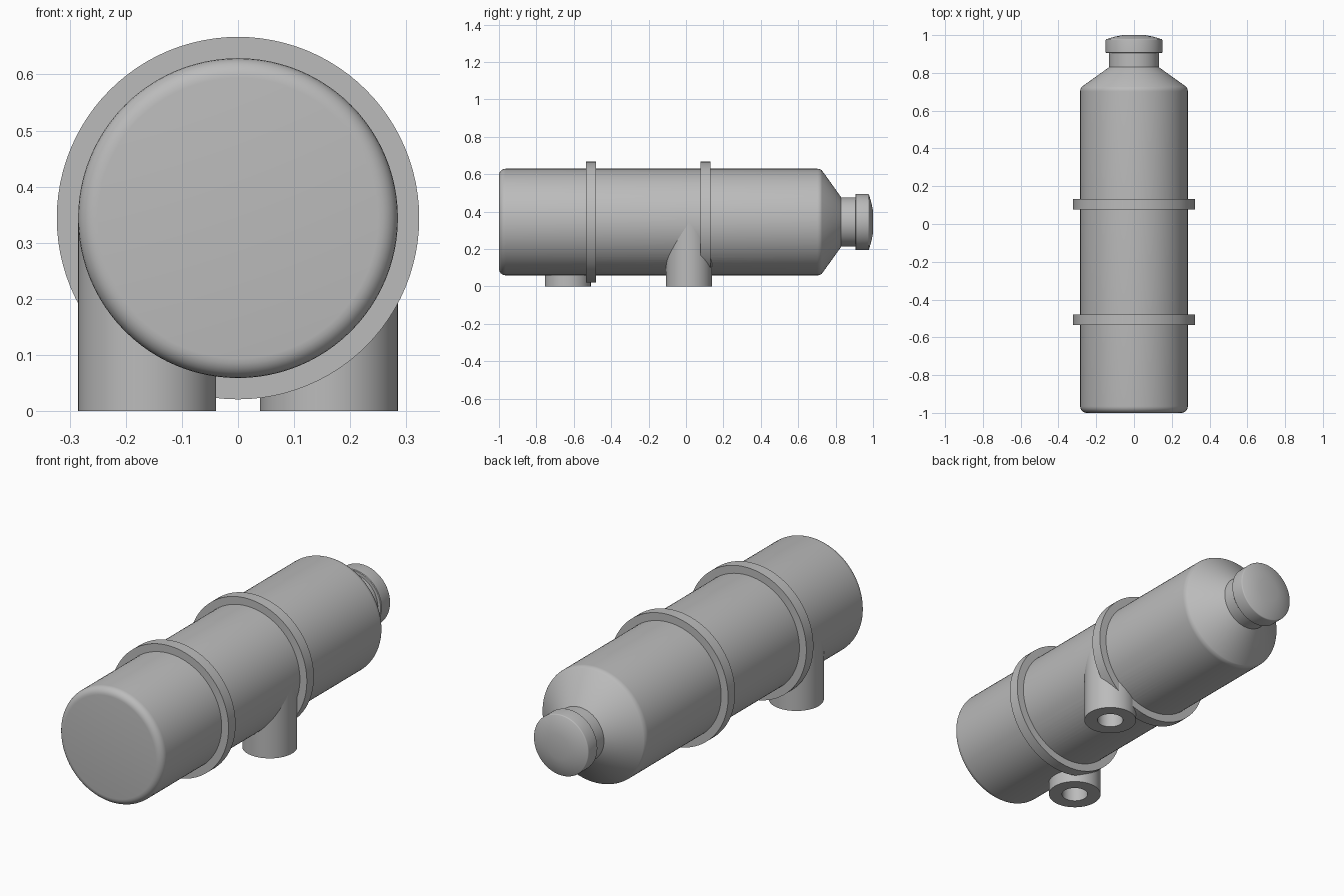
import bpy
import bmesh
from math import pi, sin, cos, radians
from mathutils import Matrix

if "Cube" in bpy.data.objects:
    bpy.data.objects.remove(bpy.data.objects["Cube"])

AXIS_Z = 0.344
BODY_R = 0.285
SIDES = 96

grey = bpy.data.materials.new("plain grey")
grey.use_nodes = True
color = (0.5, 0.5, 0.5, 1)
grey.diffuse_color = color
grey.node_tree.nodes["Principled BSDF"].inputs["Base Color"].default_value = color

ALONG_Y = Matrix.Translation((0, 0, AXIS_Z)) @ Matrix.Rotation(radians(-90), 4, "X")


def arc(r, h, radius, start, end, steps=6):
    """Profile points on a rounded corner centred at (r, h)."""
    angles = [radians(start + (end - start) * i / steps) for i in range(steps + 1)]
    return [(r + radius * cos(a), h + radius * sin(a)) for a in angles]


def lathe(name, profile, matrix, ring=False, sides=SIDES):
    """Turn (radius, height) points about the axis; a ring closes on itself."""
    bm = bmesh.new()
    loops = [[bm.verts.new((r * cos(2 * pi * i / sides), r * sin(2 * pi * i / sides), h))
              for i in range(sides)] for r, h in profile]
    pairs = list(zip(loops, loops[1:]))
    if ring:
        pairs.append((loops[-1], loops[0]))
    else:
        bm.faces.new(loops[0])
        bm.faces.new(loops[-1])
    for a, b in pairs:
        for i in range(sides):
            j = (i + 1) % sides
            bm.faces.new((a[i], a[j], b[j], b[i]))
    bmesh.ops.recalc_face_normals(bm, faces=bm.faces)
    bm.transform(matrix)
    mesh = bpy.data.meshes.new(name)
    bm.to_mesh(mesh)
    bm.free()
    mesh.materials.append(grey)
    obj = bpy.data.objects.new(name, mesh)
    bpy.context.collection.objects.link(obj)
    return obj


def smooth(obj):
    bpy.ops.object.select_all(action="DESELECT")
    obj.select_set(True)
    bpy.context.view_layer.objects.active = obj
    bpy.ops.object.shade_smooth_by_angle(angle=radians(25))


# Tank body: rounded front end, softened shoulder and conical rear
body = lathe("tank_body",
             arc(BODY_R - 0.035, -0.965, 0.035, -90, 0)
             + arc(BODY_R - 0.04, 0.702, 0.04, 0, 37)
             + [(0.132, 0.83)], ALONG_Y)

# Neck and screw cap with a shallow domed end
neck = lathe("neck", [(0.132, 0.825), (0.132, 0.91)], ALONG_Y)
cap = lathe("cap", [(0.147, 0.905), (0.15, 0.908)]
            + arc(0.144, 0.973, 0.006, 0, 70, 3)
            + [(0.10, 0.992), (0.06, 1.0)], ALONG_Y)

# Clamp bands
bands = [lathe(name, [(0.28, y), (0.323, y), (0.323, y + 0.055), (0.28, y + 0.055)],
               ALONG_Y, ring=True)
         for name, y in (("front_band", -0.535), ("rear_band", 0.077))]

# Two open pipes tangent to the tank sides, with bores sunk into the tank
pipes = []
for name, x, y in (("right_pipe", -0.162, -0.632), ("left_pipe", 0.162, 0.017)):
    place = Matrix.Translation((x, y, 0))
    pipes.append(lathe(name, [(0.061, 0), (0.123, 0), (0.123, AXIS_Z), (0.061, AXIS_Z)],
                       place, ring=True, sides=64))
    cutter = lathe(name + "_bore_cutter", [(0.0615, -0.1), (0.0615, 0.34)], place, sides=64)
    cutter.hide_render = True
    cutter.hide_viewport = True
    cut = body.modifiers.new(name + "_bore", "BOOLEAN")
    cut.operation = "DIFFERENCE"
    cut.solver = "EXACT"
    cut.object = cutter

for part in [body, neck, cap] + bands + pipes:
    smooth(part)
